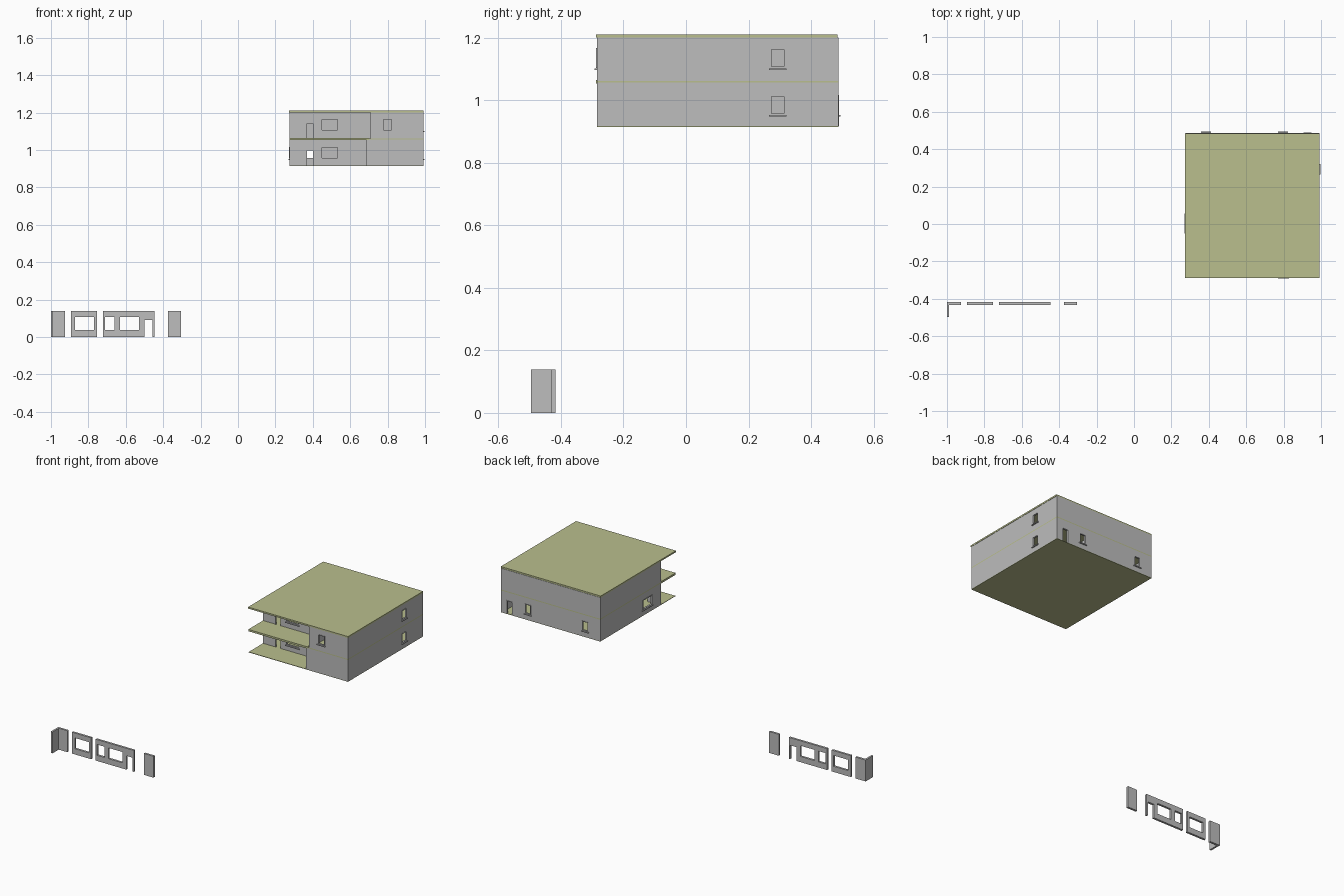
import bpy, bmesh
from mathutils import Vector

if "Cube" in bpy.data.objects:
    bpy.data.objects.remove(bpy.data.objects["Cube"])


def material(name, rgb):
    m = bpy.data.materials.new(name)
    m.diffuse_color = (*rgb, 1)
    m.use_nodes = True
    m.node_tree.nodes["Principled BSDF"].inputs["Base Color"].default_value = m.diffuse_color
    return m


GREY = material("wall grey", (0.51, 0.51, 0.51))
OLIVE = material("slab olive", (0.49, 0.52, 0.27))


def finish(name, bm, mat):
    bmesh.ops.recalc_face_normals(bm, faces=bm.faces)
    me = bpy.data.meshes.new(name)
    bm.to_mesh(me)
    bm.free()
    me.materials.append(mat)
    ob = bpy.data.objects.new(name, me)
    bpy.context.collection.objects.link(ob)
    return ob


def box(name, x, y, z, mat):
    bm = bmesh.new()
    bmesh.ops.create_cube(bm, size=1)
    for v in bm.verts:
        v.co = [r[0] if c < 0 else r[1] for c, r in zip(v.co, (x, y, z))]
    return finish(name, bm, mat)


def wall(name, axis, u, d, z, holes=(), mat=GREY):
    """Upright plate along x or y: u = length range, d = thickness range,
    holes = (u0, u1, z0, z1) openings."""
    us = sorted({*u, *(h[0] for h in holes), *(h[1] for h in holes)})
    zs = sorted({*z, *(h[2] for h in holes), *(h[3] for h in holes)})

    def pt(a, b):
        return (a, d[0], b) if axis == "x" else (d[0], a, b)

    bm = bmesh.new()
    grid = {(a, b): bm.verts.new(pt(a, b)) for a in us for b in zs}
    for a0, a1 in zip(us, us[1:]):
        for b0, b1 in zip(zs, zs[1:]):
            ca, cb = (a0 + a1) / 2, (b0 + b1) / 2
            if not any(h[0] < ca < h[1] and h[2] < cb < h[3] for h in holes):
                bm.faces.new([grid[k] for k in ((a0, b0), (a1, b0), (a1, b1), (a0, b1))])
    bmesh.ops.delete(bm, geom=[v for v in bm.verts if not v.link_faces], context="VERTS")
    new = bmesh.ops.extrude_face_region(bm, geom=bm.faces[:], use_keep_orig=True)["geom"]
    t = d[1] - d[0]
    off = Vector((0, t, 0)) if axis == "x" else Vector((t, 0, 0))
    bmesh.ops.translate(bm, vec=off, verts=[g for g in new if isinstance(g, bmesh.types.BMVert)])
    return finish(name, bm, mat)


def trim(name, axis, face, out, h, door=False):
    """Thin frame lining an opening, with a sill under windows."""
    e = 0.004
    d = sorted((face - out * 0.009, face + out * 0.002))
    z0 = h[2] if door else h[2] + e
    wall(name + "_frame", axis, h[:2], d, h[2:], [(h[0] + e, h[1] - e, z0, h[3] - e)])
    if not door:
        s = sorted((face - out * 0.003, face + out * 0.007))
        u = (h[0] - 0.005, h[1] + 0.005)
        zz = (h[2] - 0.006, h[2] - 0.001)
        box(name + "_sill", *((u, s) if axis == "x" else (s, u)), zz, GREY)


# Building extents
X0, X1, Y0, Y1 = 0.276, 0.991, -0.285, 0.487
T = 0.012
YR = -0.137                     # recessed balcony wall
LOW, UP = (0.917, 1.056), (1.062, 1.200)

# Floor, middle and roof slabs
box("ground_slab", (X0, X1), (Y0, Y1), (0.914, 0.917), OLIVE)
box("middle_slab", (X0, X1), (Y0, Y1), (1.056, 1.062), OLIVE)
box("balcony_slab", (X0, 0.70), (Y0 - 0.003, YR), (1.053, 1.065), OLIVE)
box("roof_slab", (X0 - 0.002, X1 + 0.002), (Y0 - 0.003, Y1 - 0.002), (1.200, 1.210), OLIVE)

# The two storeys
for tag, (z0, z1), split in (("lower", LOW, 0.688), ("upper", UP, 0.709)):
    lower = tag == "lower"
    b = 0.953 if lower else 1.103           # window bottom
    t = b + 0.063                           # window top
    z = (z0, z1)

    # right wall
    h = (0.270, 0.317, b, t)
    wall(tag + "_right_wall", "y", (Y0, Y1), (X1 - T, X1), z, [h])
    trim(tag + "_right_window", "y", X1, 1, h)

    # left wall, ending at the balcony
    h = (-0.045, 0.052, b, t)
    wall(tag + "_left_wall", "y", (YR, Y1), (X0, X0 + T), z, [h] if lower else [])
    if lower:
        trim("left_window", "y", X0, -1, h)

    # back wall
    wins = [(0.363, 0.406, b, t), (0.775, 0.818, b, t)] if lower else []
    doors = [(0.906, 0.950, z0, 1.003)] if lower else []
    wall(tag + "_back_wall", "x", (X0 + T, X1 - T), (Y1 - T, Y1), z, wins + doors)
    for i, w in enumerate(wins):
        trim(f"back_window_{i + 1}", "x", Y1, 1, w)
    for w in doors:
        trim("back_door", "x", Y1, 1, w, True)

    # front wall of the right-hand room
    h = (0.775, 0.824, b, t)
    wall(tag + "_front_wall", "x", (split, X1 - T), (Y0, Y0 + T), z, [] if lower else [h])
    if not lower:
        trim("front_window", "x", Y0, -1, h)

    # recessed balcony wall with door and window
    d = (0.364, 0.406, z0, z0 + 0.083)
    h = (0.444, 0.535, b, t)
    wall(tag + "_balcony_wall", "x", (X0 + T, split), (YR, YR + T), z, [d, h])
    trim(tag + "_balcony_window", "x", YR, -1, h)
    trim(tag + "_balcony_door", "x", YR, -1, d, True)

    # partition beside the balcony, running through the house
    wall(tag + "_partition", "y", (Y0 + T, Y1 - T), (split, split + T), z)

# Separate facade panels standing on the ground
H = (0, 0.139)
D = (-0.432, -0.418)
wz = (0.037, 0.107)
wall("corner_panel_front", "x", (-1.0, -0.926), D, H)
wall("corner_panel_side", "y", (-0.496, -0.432), (-1.0, -0.988), H)
wall("single_window_panel", "x", (-0.893, -0.755), D, H, [(-0.872, -0.770, *wz)])
wall("door_and_windows_panel", "x", (-0.722, -0.447), D, H,
     [(-0.711, -0.659, *wz), (-0.631, -0.530, *wz), (-0.501, -0.456, 0, 0.090)])
wall("plain_panel", "x", (-0.375, -0.306), D, H)
